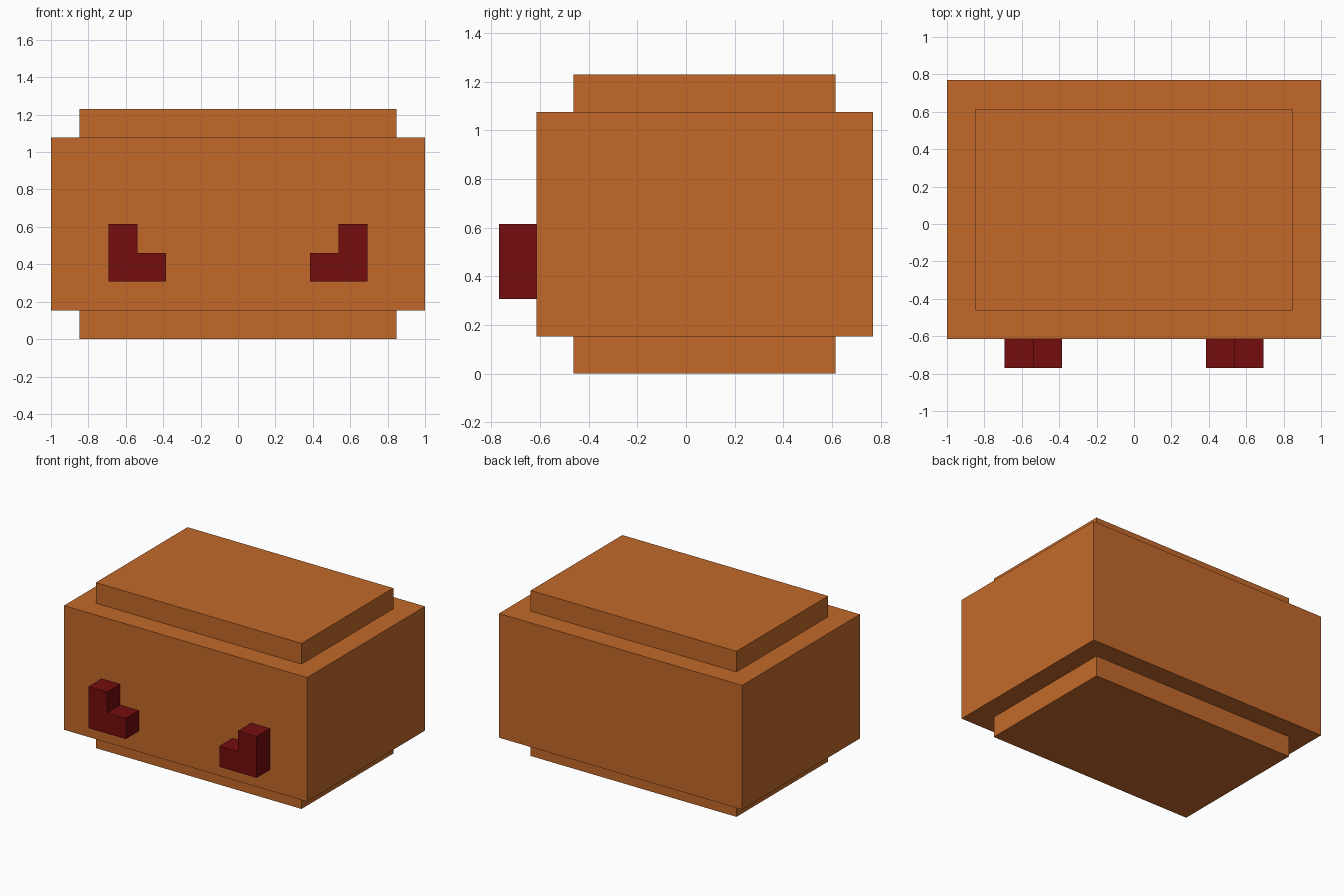
import bpy
import bmesh

if "Cube" in bpy.data.objects:
    bpy.data.objects.remove(bpy.data.objects["Cube"])

U = 1 / 13  # block unit: the body is 26 units wide


def material(name, color):
    m = bpy.data.materials.new(name)
    m.diffuse_color = (*color, 1)
    m.use_nodes = True
    m.node_tree.nodes["Principled BSDF"].inputs["Base Color"].default_value = m.diffuse_color
    return m


def finish(name, bm, mat):
    bmesh.ops.recalc_face_normals(bm, faces=bm.faces)
    mesh = bpy.data.meshes.new(name)
    bm.to_mesh(mesh)
    bm.free()
    mesh.materials.append(mat)
    ob = bpy.data.objects.new(name, mesh)
    bpy.context.collection.objects.link(ob)
    return ob


def prism(name, outline, y0, y1, mat):
    """Extrude an x-z outline (in block units) from y0 to y1."""
    bm = bmesh.new()
    face = bm.faces.new([bm.verts.new((x * U, y0 * U, z * U)) for x, z in outline])
    ext = bmesh.ops.extrude_face_region(bm, geom=[face])
    verts = [v for v in ext["geom"] if isinstance(v, bmesh.types.BMVert)]
    bmesh.ops.translate(bm, verts=verts, vec=(0, (y1 - y0) * U, 0))
    return finish(name, bm, mat)


def box(name, half_width, y0, y1, z0, z1, mat):
    w = half_width
    return prism(name, [(-w, z0), (w, z0), (w, z1), (-w, z1)], y0, y1, mat)


orange = material("burnt orange", (0.546, 0.141, 0.023))
red = material("dark red", (0.178, 0.004, 0.004))

# Main block with smaller slabs above and below
box("body", 13, -8, 10, 2, 14, orange)
box("top_slab", 11, -6, 8, 14, 16, orange)
box("bottom_slab", 11, -6, 8, 0, 2, orange)

# L-shaped blocks on the front, mirrored left to right
l_shape = [(5, 4), (9, 4), (9, 8), (7, 8), (7, 6), (5, 6)]
for side, s in (("right", 1), ("left", -1)):
    prism(f"{side}_front_bracket", [(s * x, z) for x, z in l_shape], -10, -8, red)
